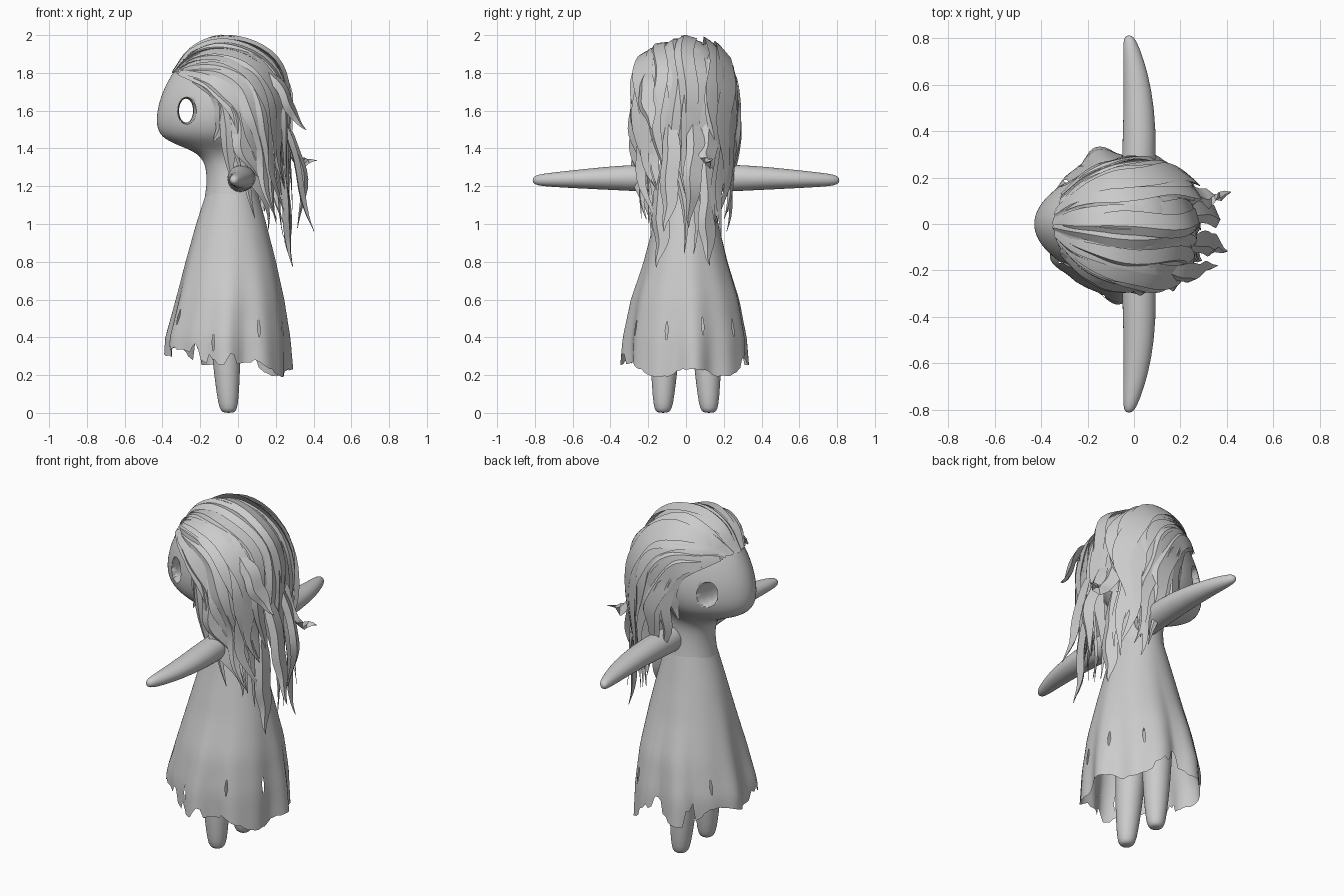
import bpy, bmesh, math, random
from mathutils import Vector as V

if "Cube" in bpy.data.objects:
    bpy.data.objects.remove(bpy.data.objects["Cube"])

random.seed(4)
TAU = 2 * math.pi


def add_rings(bm, rings, closed=True, caps=True):
    """Skin a list of rings; closed rings may be capped."""
    vs = [[bm.verts.new(p) for p in r] for r in rings]
    n = len(rings[0])
    for a, b in zip(vs, vs[1:]):
        for i in range(n if closed else n - 1):
            j = (i + 1) % n
            bm.faces.new((a[i], a[j], b[j], b[i]))
    if caps:
        bm.faces.new(vs[0])
        bm.faces.new(vs[-1])
    return vs


def finish(name, bm, subdiv=0, angle=180):
    bmesh.ops.recalc_face_normals(bm, faces=bm.faces[:])
    me = bpy.data.meshes.new(name)
    bm.to_mesh(me)
    bm.free()
    ob = bpy.data.objects.new(name, me)
    bpy.context.collection.objects.link(ob)
    bpy.ops.object.select_all(action='DESELECT')
    ob.select_set(True)
    bpy.context.view_layer.objects.active = ob
    bpy.ops.object.shade_smooth_by_angle(angle=math.radians(angle))
    if subdiv:
        m = ob.modifiers.new("smooth", 'SUBSURF')
        m.levels = m.render_levels = subdiv
    return ob


def catmull(pts, n):
    """Resample points as n smooth points."""
    p = [V(q) for q in pts]
    p = [2 * p[0] - p[1]] + p + [2 * p[-1] - p[-2]]
    out = []
    for k in range(n):
        f = k / (n - 1) * (len(pts) - 1)
        i = min(int(f), len(pts) - 2)
        t = f - i
        a, b, c, d = p[i:i + 4]
        out.append(0.5 * (2 * b + (c - a) * t + (2 * a - 5 * b + 4 * c - d) * t * t
                          + (3 * b - a - 3 * c + d) * t ** 3))
    return out


# Head, neck and torso: z, front x, back x, half width
body = [(1.965, -.18, .04, .08), (1.92, -.25, .14, .16), (1.82, -.34, .2, .225),
        (1.7, -.405, .225, .255), (1.6, -.432, .22, .26), (1.52, -.436, .19, .245),
        (1.46, -.41, .16, .215), (1.42, -.33, .13, .175), (1.38, -.22, .11, .14),
        (1.32, -.17, .1, .12), (1.2, -.165, .1, .13), (1.1, -.187, .12, .145),
        (.95, -.2, .14, .16), (.7, -.2, .14, .18), (.58, -.15, .08, .15)]
bm = bmesh.new()
rings = []
for z, x0, x1, ry in body:
    ring = []
    for i in range(24):
        c, s = math.cos(TAU * i / 24), math.sin(TAU * i / 24)
        taper = 1 - .22 * max(0, -c) if z > 1.4 else 1
        ring.append(((x0 + x1) / 2 + c * (x1 - x0) / 2, s * ry * taper, z))
    rings.append(ring)
add_rings(bm, rings)
head = finish("head_and_torso", bm, 2, 60)

# Eye sockets: gently flared tunnel cut through the face
bm = bmesh.new()
rings = []
for y, r in [(-.3, .085), (-.22, .055), (-.18, .047), (-.13, .04), (0, .037),
             (.13, .04), (.18, .047), (.22, .055), (.3, .085)]:
    rings.append([(-.275 + r * math.cos(TAU * i / 32), y,
                   1.6 + (r * .8 + .034) * math.sin(TAU * i / 32)) for i in range(32)])
add_rings(bm, rings)
cutter = finish("eye_socket_cutter", bm)
cutter.hide_render = True
cutter.hide_set(True)
m = head.modifiers.new("eyes", 'BOOLEAN')
m.object, m.operation, m.solver = cutter, 'DIFFERENCE', 'EXACT'

# Arms (along y) and legs (along z), one per side
arm = [(.03, .0, 1.235, .05, .06), (.1, .01, 1.24, .07, .075), (.3, .024, 1.245, .076, .071),
       (.5, .022, 1.24, .068, .056), (.65, .008, 1.236, .054, .044),
       (.76, -.012, 1.233, .036, .034), (.8, -.02, 1.232, .024, .024), (.812, -.022, 1.232, .01, .01)]
leg = [(.0, .02), (.008, .04), (.04, .053), (.15, .065), (.3, .077), (.5, .085), (.7, .09)]
for s, side in ((-1, "right"), (1, "left")):
    bm = bmesh.new()
    add_rings(bm, [[(cx + rx * math.cos(TAU * i / 16), s * y, cz + rz * math.sin(TAU * i / 16))
                    for i in range(16)] for y, cx, cz, rx, rz in arm])
    finish(side + "_arm", bm, 1)
    bm = bmesh.new()
    add_rings(bm, [[(-.05 - .04 * z + r * math.cos(TAU * i / 16),
                     s * (.122 - .03 * z) + r * math.sin(TAU * i / 16), z)
                    for i in range(16)] for z, r in leg])
    finish(side + "_leg", bm, 1)

# Dress: open flared shell with folds, ragged hem and tears
prof = [(1.16, -.17, .104, .138), (1.0, -.222, .15, .172), (.8, -.278, .2, .222),
        (.6, -.328, .24, .285), (.4, -.378, .265, .32), (.18, -.385, .275, .33)]


def dress_size(z):
    for a, b in zip(prof, prof[1:]):
        if z >= b[0]:
            t = (a[0] - z) / (a[0] - b[0])
            return [p + (q - p) * t for p, q in zip(a[1:], b[1:])]
    return prof[-1][1:]


COLS, ROWS = 120, 20
hem, jag = [], 0
for i in range(COLS):
    t = TAU * i / COLS
    if i % 3 == 0:
        jag = random.choice((0, 0, .01, .02, .06, .1)) if math.cos(t) < .8 else random.uniform(0, .015)
    hem.append(.27 - .06 * math.cos(t) + .03 * math.sin(5 * t + 1)
               + jag * random.uniform(.6, 1.1) - .01)
bm = bmesh.new()
rings = []
for k in range(ROWS + 1):
    v = k / ROWS
    ring = []
    for i in range(COLS):
        t = TAU * i / COLS
        z = 1.16 + (hem[i] - 1.16) * v
        x0, x1, ry = dress_size(z)
        f = 1 + v * v * (.05 * math.sin(7 * t + .6) + .03 * math.sin(11 * t) - .01)
        ring.append(((x0 + x1) / 2 + f * math.cos(t) * (x1 - x0) / 2, f * ry * math.sin(t), z))
    rings.append(ring)
vs = add_rings(bm, rings, caps=False)
bm.faces.ensure_lookup_table()
tears = []
for col, row in [(5, 14), (113, 14), (17, 14), (47, 16), (85, 17), (100, 15), (70, 15)]:
    tears += [bm.faces[(row + d) * COLS + col] for d in range(2)]
    for r in (row, row + 2):
        a, b = vs[r][col], vs[r][col + 1]
        mid = (a.co + b.co) / 2
        a.co, b.co = a.co.lerp(mid, .8), b.co.lerp(mid, .8)
bmesh.ops.delete(bm, geom=tears, context='FACES')
finish("dress", bm, 0)

# Hair guides: centre, middle and side flow lines from the parting to the tips
centre = catmull([(-.35, 0, 1.80), (-.25, 0, 1.92), (-.09, 0, 1.972), (.08, 0, 1.935), (.21, 0, 1.83),
                  (.26, 0, 1.65), (.25, 0, 1.4), (.26, 0, 1.15), (.28, 0, .84)], 33)
middle = catmull([(-.33, .06, 1.81), (-.22, .14, 1.875), (-.06, .195, 1.885), (.09, .215, 1.82),
                  (.18, .22, 1.68), (.2, .21, 1.5), (.2, .2, 1.3), (.23, .17, 1.1), (.27, .15, .87)], 33)
side = catmull([(-.31, .13, 1.8), (-.22, .2, 1.77), (-.11, .245, 1.73), (-.02, .265, 1.63),
                (.02, .265, 1.5), (.04, .25, 1.38), (.08, .23, 1.25), (.12, .22, 1.12), (.15, .21, .97)], 33)


def guide(u):
    s, a = (1 if u >= 0 else -1), abs(u)
    if a < .5:
        w = a * 2
        pts = [p.lerp(q, w) + V((0, math.sin(math.pi * w) * .2 * q.y, 0)) for p, q in zip(centre, middle)]
    else:
        pts = [p.lerp(q, a * 2 - 1) for p, q in zip(middle, side)]
    return [V((p.x, p.y * s, p.z)) for p in pts]


def strand(bm, pts, width, lift=0, thick=.018, wave=0, phase=0, tilt=0):
    """Tapered lens-section lock lying on the head; tilt raises one edge."""
    rings, n = [], len(pts)
    for k, p in enumerate(pts):
        t = k / (n - 1)
        tan = (pts[min(k + 1, n - 1)] - pts[max(k - 1, 0)]).normalized()
        nor = p - V((-.05, 0, min(p.z, 1.65)))
        nor = (nor - tan * nor.dot(tan)).normalized()
        across = tan.cross(nor)
        w = width * max(.03, min(1, .25 + t * 3) * min(1, (1 - t) * 2.8) ** .9)
        grow = min(1, .2 + t * 4) * max(.08, min(1, (1 - t) * 3))
        h = thick * grow
        c = p + nor * lift * min(1, t * 5) + across * wave * t * math.sin(t * 15 + phase)
        c += nor * wave * .5 * t * math.cos(t * 12 + phase)
        rings.append([c - across * w, c + nor * h + across * w * .3,
                      c + across * w + nor * tilt * grow, c - nor * h * .7])
    add_rings(bm, rings)


# Scalp layer under the locks
bm = bmesh.new()
add_rings(bm, [guide(-1 + 2 * i / 24)[:25] for i in range(25)], closed=False, caps=False)
finish("hair_base", bm, 0, 60)

# Main locks in two layers of differing lengths
bm = bmesh.new()
ends = [33, 30, 32, 29, 33, 28, 31]
for layer, count in ((0, 14), (1, 11)):
    for i in range(count):
        u = -1 + 2 * (i + .2 * random.uniform(-1, 1)) / (count - 1)
        u = max(-1, min(1, u))
        pts = guide(u)[layer * 2:ends[(i * 3 + layer) % 7] - 2 * layer]
        strand(bm, pts, random.uniform(.045, .062), .002 + .012 * layer, .018,
               random.uniform(.022, .034), random.uniform(0, 6), random.choice((-.004, .022)))

# Locks beside the face, mirrored
for s in (-1, 1):
    for path in ([(-.24, .2, 1.76), (-.1, .257, 1.68), (-.05, .265, 1.52), (-.05, .25, 1.36), (-.02, .23, 1.22)],
                 [(-.16, .235, 1.73), (-.09, .26, 1.64), (-.085, .25, 1.53), (-.125, .23, 1.43)],
                 [(-.15, .245, 1.74), (-.02, .275, 1.62), (.01, .27, 1.45), (.03, .25, 1.3), (.09, .23, 1.03)]):
        strand(bm, catmull([(x, y * s, z) for x, y, z in path], 14), .042, .002, .016, .006)

# Flyaway tips at the back
for path in ([(.14, -.2, 1.82), (.23, -.21, 1.72), (.28, -.2, 1.6), (.36, -.17, 1.5)],
             [(.2, .13, 1.6), (.26, .12, 1.42), (.32, .11, 1.335), (.42, .13, 1.335)],
             [(.22, -.08, 1.6), (.3, -.08, 1.37), (.34, -.09, 1.15), (.4, -.11, .96)],
             [(.22, .04, 1.6), (.3, .05, 1.4), (.35, .03, 1.2), (.31, .02, .98)],
             [(.22, -.1, 1.4), (.25, -.13, 1.15), (.26, -.13, .95), (.29, -.15, .77)],
             [(.22, .1, 1.4), (.25, .12, 1.15), (.26, .11, .95), (.28, .13, .78)]):
    strand(bm, catmull(path, 14), .05, 0, .022, .01)
finish("hair_locks", bm, 0, 30)
